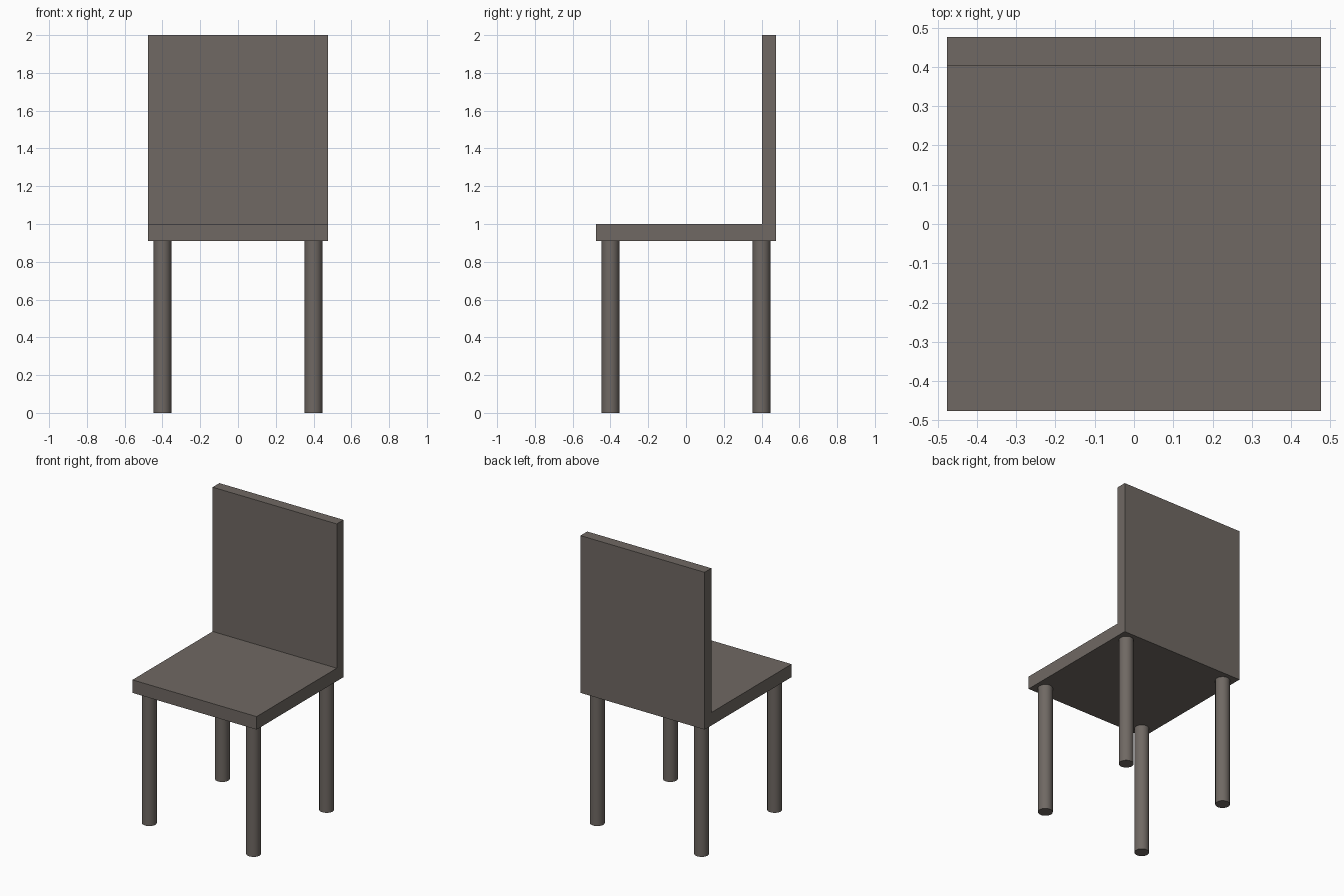
import bpy, bmesh

if "Cube" in bpy.data.objects:
    bpy.data.objects.remove(bpy.data.objects["Cube"])

HALF = 0.476          # half width of the seat
SEAT_LOW, SEAT_TOP, BACK_TOP = 0.91, 1.0, 2.0
BACK_FRONT = 0.402    # front face of the backrest
LEG_POS, LEG_R = 0.4, 0.047

mat = bpy.data.materials.new("dark_wood")
mat.diffuse_color = (0.16, 0.14, 0.125, 1.0)
mat.use_nodes = True
mat.node_tree.nodes["Principled BSDF"].inputs["Base Color"].default_value = mat.diffuse_color

# Seat and backrest: one L-shaped side profile extruded across the width
profile = [(-HALF, SEAT_LOW), (HALF, SEAT_LOW), (HALF, BACK_TOP),
           (BACK_FRONT, BACK_TOP), (BACK_FRONT, SEAT_TOP), (-HALF, SEAT_TOP)]
bm = bmesh.new()
face = bm.faces.new([bm.verts.new((-HALF, y, z)) for y, z in profile])
side = bmesh.ops.extrude_face_region(bm, geom=[face])["geom"]
bmesh.ops.translate(bm, vec=(2 * HALF, 0, 0),
                    verts=[g for g in side if isinstance(g, bmesh.types.BMVert)])
bmesh.ops.recalc_face_normals(bm, faces=bm.faces)
mesh = bpy.data.meshes.new("seat_and_backrest")
bm.to_mesh(mesh)
bm.free()
mesh.materials.append(mat)
bpy.context.collection.objects.link(bpy.data.objects.new("seat_and_backrest", mesh))


# Four round legs, one under each corner
def add_leg(name, x, y):
    bpy.ops.mesh.primitive_cylinder_add(vertices=32, radius=LEG_R, depth=SEAT_LOW,
                                        location=(x, y, SEAT_LOW / 2))
    leg = bpy.context.object
    leg.name = name
    leg.data.materials.append(mat)
    bpy.ops.object.shade_smooth_by_angle()


for row, y in (("front", -LEG_POS), ("back", LEG_POS)):
    for hand, x in (("left", -LEG_POS), ("right", LEG_POS)):
        add_leg(f"{row}_{hand}_leg", x, y)
